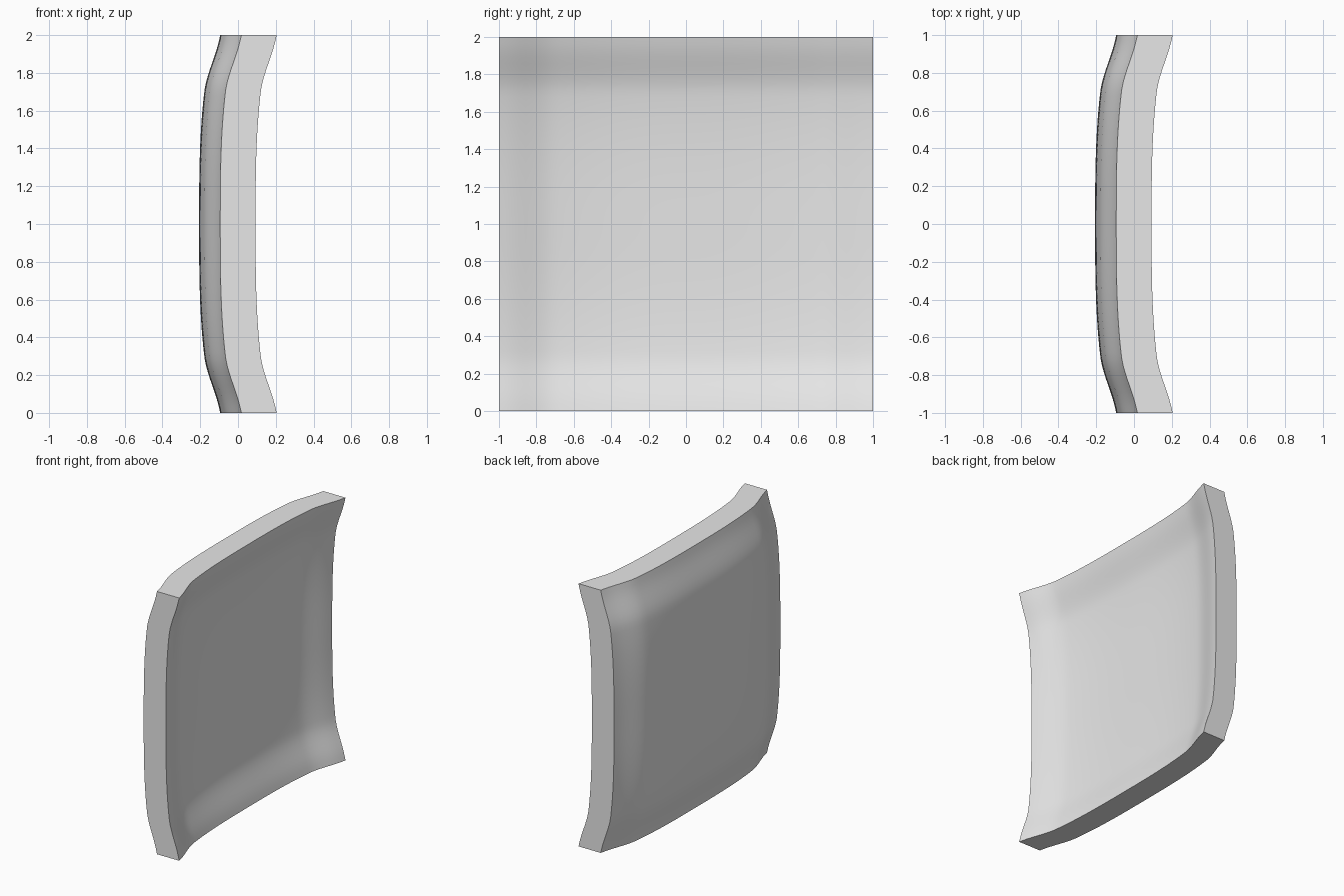
import bpy
import bmesh

cube = bpy.data.objects.get("Cube")
if cube:
    bpy.data.objects.remove(cube, do_unlink=True)

SEGMENTS = 56
THICKNESS = 0.187
CENTRE_X = -0.206


def rise(t):
    """Dish profile: shallow bowl with a stepped lip towards the rim."""
    t = abs(t)
    s = min(max((t - 0.7) / 0.27, 0), 1)
    return 0.08 * t ** 3 + 0.032 * s * s * (3 - 2 * s)


grey = bpy.data.materials.new("light grey")
grey.use_nodes = True
colour = (0.8, 0.8, 0.8, 1)
grey.diffuse_color = colour
grey.node_tree.nodes["Principled BSDF"].inputs["Base Color"].default_value = colour

# Square sheet, dished along both directions towards -x
bm = bmesh.new()
bmesh.ops.create_grid(bm, x_segments=SEGMENTS, y_segments=SEGMENTS, size=1)
for v in bm.verts:
    y, z = v.co.x, v.co.y
    v.co = (CENTRE_X + rise(y) + rise(z), y, z + 1)

# Thicken straight along x so the rim stays flat
sheet = bm.faces[:]
extruded = bmesh.ops.extrude_face_region(bm, geom=sheet, use_keep_orig=True)
front = [g for g in extruded["geom"] if isinstance(g, bmesh.types.BMVert)]
bmesh.ops.translate(bm, verts=front, vec=(THICKNESS, 0, 0))
bmesh.ops.recalc_face_normals(bm, faces=bm.faces[:])

mesh = bpy.data.meshes.new("curved_panel")
bm.to_mesh(mesh)
bm.free()
mesh.materials.append(grey)
panel = bpy.data.objects.new("curved_panel", mesh)
bpy.context.collection.objects.link(panel)

# Smooth faces, crisp rim
bpy.ops.object.select_all(action="DESELECT")
panel.select_set(True)
bpy.context.view_layer.objects.active = panel
bpy.ops.object.shade_smooth_by_angle(angle=0.7)
